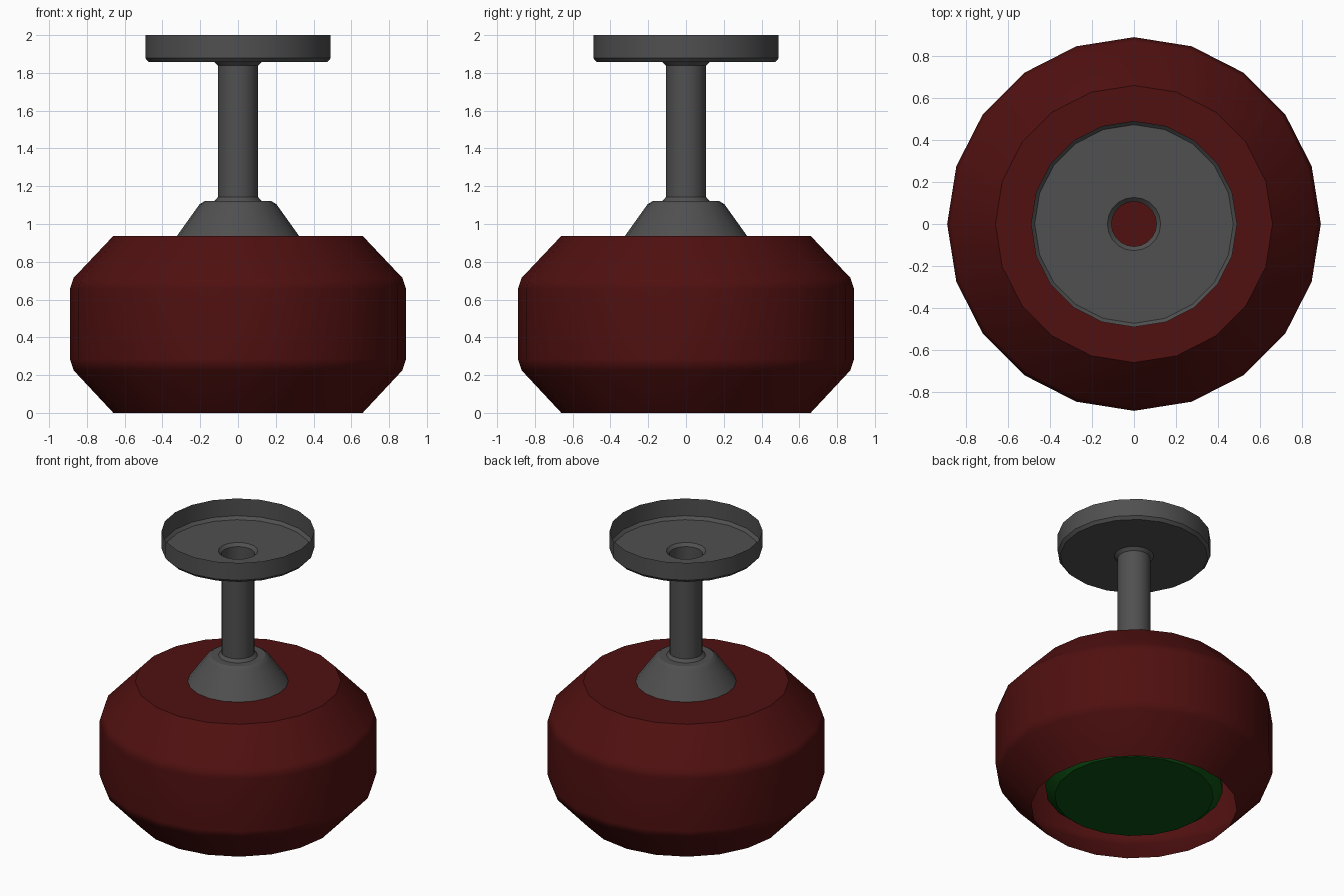
import bpy, bmesh
from math import cos, sin, pi, radians

if "Cube" in bpy.data.objects:
    bpy.data.objects.remove(bpy.data.objects["Cube"])

SIDES = 20


def lathe(name, profile, color, cap_start=False, cap_end=False):
    """Revolve (radius, z) points, listed bottom to top, around z."""
    bm = bmesh.new()
    rings = [[bm.verts.new((r * cos(2 * pi * i / SIDES), r * sin(2 * pi * i / SIDES), z))
              for i in range(SIDES)] for r, z in profile]
    for a, b in zip(rings, rings[1:]):
        for i in range(SIDES):
            j = (i + 1) % SIDES
            bm.faces.new((a[i], a[j], b[j], b[i]))
    if cap_start:
        bm.faces.new(rings[0][::-1])
    if cap_end:
        bm.faces.new(rings[-1])
    mesh = bpy.data.meshes.new(name)
    bm.to_mesh(mesh)
    bm.free()
    obj = bpy.data.objects.new(name, mesh)
    bpy.context.collection.objects.link(obj)
    mat = bpy.data.materials.new(name + "_color")
    mat.diffuse_color = color
    mat.use_nodes = True
    mat.node_tree.nodes["Principled BSDF"].inputs["Base Color"].default_value = mat.diffuse_color
    mesh.materials.append(mat)
    bpy.ops.object.select_all(action='DESELECT')
    obj.select_set(True)
    bpy.context.view_layer.objects.active = obj
    bpy.ops.object.shade_smooth_by_angle(angle=radians(30))
    # Keep the broad bands flat and let the narrow bevels carry the blend
    weighted = obj.modifiers.new("weighted_normals", 'WEIGHTED_NORMAL')
    weighted.keep_sharp = True
    return obj


# Drum shade: thin shell, open below, closed on top
lathe("lamp_shade",
      [(0.66, 0), (0.87, 0.225), (0.89, 0.285), (0.89, 0.655), (0.87, 0.715), (0.66, 0.937)],
      (0.08, 0.005, 0.005, 1), cap_end=True)

# Panel recessed in the shade opening
lathe("light_panel", [(0.51, 0.08), (0.57, 0.13), (0.57, 0.5)],
      (0.004, 0.08, 0.006, 1), cap_start=True, cap_end=True)

# Collar, hollow stem and open ceiling pan in one turned piece
lathe("stem_and_ceiling_mount",
      [(0.323, 0.937), (0.203, 1.105), (0.175, 1.122), (0.125, 1.122), (0.107, 1.142),
       (0.107, 1.838), (0.127, 1.858), (0.473, 1.858), (0.491, 1.878), (0.491, 2.0)],
      (0.08, 0.08, 0.08, 1))
